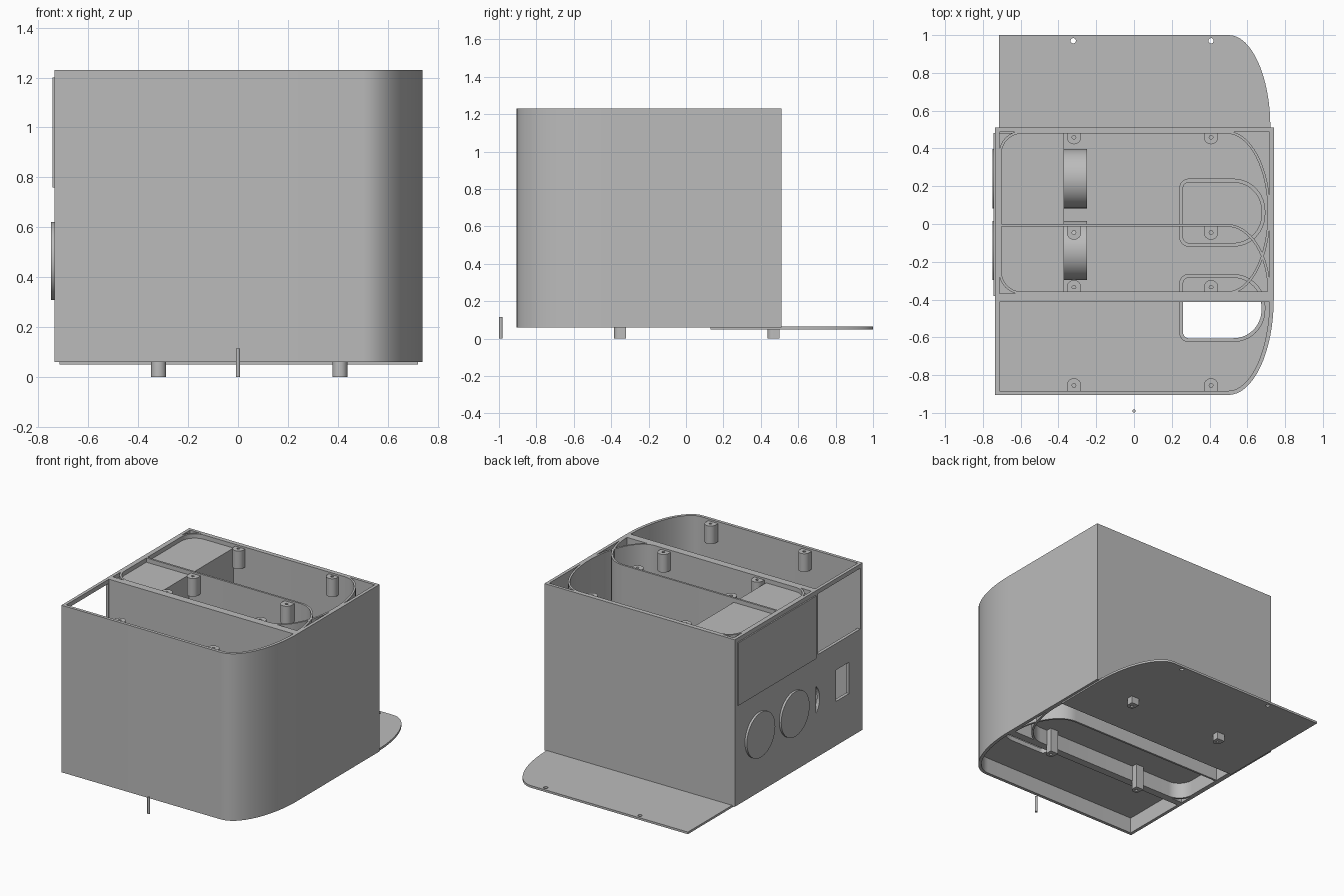
import bpy, bmesh, math
from mathutils import Vector

cube = bpy.data.objects.get("Cube")
if cube:
    bpy.data.objects.remove(cube, do_unlink=True)

grey = bpy.data.materials.new("plain grey")
grey.use_nodes = True
colour = (0.5, 0.5, 0.5, 1)
grey.diffuse_color = colour
grey.node_tree.nodes["Principled BSDF"].inputs["Base Color"].default_value = colour

BOTTOM, TOP, FLOOR = 0.06, 1.23, 0.19
NONE = (0, 0)


def rounded(x0, x1, y0, y1, bl=NONE, br=NONE, tr=NONE, tl=NONE, steps=16):
    """Rectangle outline with an elliptical radius at each corner."""
    corners = [(x0, y0, 1, 1, bl, 180), (x1, y0, -1, 1, br, 270),
               (x1, y1, -1, -1, tr, 0), (x0, y1, 1, -1, tl, 90)]
    pts = []
    for x, y, sx, sy, (rx, ry), start in corners:
        if rx == 0:
            pts.append((x, y))
            continue
        for i in range(steps + 1):
            a = math.radians(start + 90 * i / steps)
            pts.append((x + sx * rx + rx * math.cos(a), y + sy * ry + ry * math.sin(a)))
    return pts


def finish(name, bm):
    bmesh.ops.recalc_face_normals(bm, faces=bm.faces)
    mesh = bpy.data.meshes.new(name)
    bm.to_mesh(mesh)
    bm.free()
    mesh.materials.append(grey)
    ob = bpy.data.objects.new(name, mesh)
    bpy.context.collection.objects.link(ob)
    return ob


def prism(name, pts, z0, z1, hole=None):
    """Extruded outline; a hole outline must have as many points."""
    bm = bmesh.new()

    def loop(outline, z):
        return [bm.verts.new((x, y, z)) for x, y in outline]

    def skin(a, b):
        n = len(a)
        for i in range(n):
            j = (i + 1) % n
            bm.faces.new((a[i], a[j], b[j], b[i]))

    low, high = loop(pts, z0), loop(pts, z1)
    skin(low, high)
    if hole:
        low_in, high_in = loop(hole, z0), loop(hole, z1)
        skin(low_in, high_in)
        skin(low, low_in)
        skin(high, high_in)
    else:
        bm.faces.new(low)
        bm.faces.new(high)
    return finish(name, bm)


def wall_ring(name, box, z0, z1, t, **radii):
    """Hollow wall of thickness t following a rounded outline."""
    x0, x1, y0, y1 = box
    inner = {k: (r[0] - t, r[1] - t) for k, r in radii.items()}
    return prism(name, rounded(x0, x1, y0, y1, **radii), z0, z1,
                 rounded(x0 + t, x1 - t, y0 + t, y1 - t, **inner))


def block(name, x0, x1, y0, y1, z0, z1):
    return prism(name, rounded(x0, x1, y0, y1), z0, z1)


def cylinder(name, centre, radius, length, axis="Z", sides=48):
    bm = bmesh.new()
    bmesh.ops.create_cone(bm, cap_ends=True, segments=sides, radius1=radius,
                          radius2=radius, depth=length)
    if axis == "X":
        for v in bm.verts:
            v.co = Vector((v.co.z, v.co.x, v.co.y))
    bmesh.ops.translate(bm, verts=bm.verts, vec=centre)
    return finish(name, bm)


def cut(target, *cutters):
    for c in cutters:
        c.hide_render = True
        mod = target.modifiers.new("cut", "BOOLEAN")
        mod.operation, mod.solver, mod.object = "DIFFERENCE", "EXACT", c
        bpy.context.view_layer.objects.active = target
        bpy.ops.object.modifier_apply(modifier=mod.name)
        bpy.data.objects.remove(c, do_unlink=True)


# Front shell with its rounded corner and side openings
front = wall_ring("front_shell", (-0.735, 0.74, -0.905, -0.39), BOTTOM, TOP, 0.022,
                  br=(0.24, 0.51))
cut(front,
    block("window_cutter", -0.8, -0.65, -0.88, -0.414, 0.775, 1.2),
    block("socket_cutter", -0.8, -0.65, -0.755, -0.61, 0.37, 0.59),
    cylinder("lens_cutter", (-0.73, -0.297, 0.465), 0.133, 0.1, "X"))

# Rear housing, its rounded liner and the dividing wall
wall_ring("rear_housing", (-0.735, 0.74, -0.39, 0.51), BOTTOM, TOP, 0.022)
wall_ring("rear_liner", (-0.715, 0.722, -0.372, 0.492), BOTTOM, TOP, 0.014,
          bl=(0.12, 0.12), tl=(0.12, 0.12), br=(0.23, 0.43), tr=(0.23, 0.43))
wall_ring("inner_compartment", (-0.715, 0.722, -0.372, 0.0), BOTTOM, TOP, 0.014,
          bl=(0.12, 0.12), tr=(0.23, 0.36))

# Compartment floors, the front one with a cable opening
front_floor = prism("front_floor", rounded(-0.72, 0.725, -0.89, -0.4, br=(0.23, 0.48)),
                    FLOOR - 0.02, FLOOR)
cut(front_floor, prism("opening_cutter",
    rounded(0.26, 0.675, -0.605, -0.29, bl=(0.03, 0.03), br=(0.15, 0.15),
            tr=(0.15, 0.15), tl=(0.03, 0.03)), 0, 0.4))
block("rear_floor", -0.725, 0.73, -0.38, 0.5, FLOOR - 0.02, FLOOR)
for name, y in (("front_opening_rim", -0.625), ("rear_opening_rim", -0.12)):
    wall_ring(name, (0.24, 0.695, y, y + 0.36), FLOOR - 0.02, FLOOR + 0.012, 0.02,
              bl=(0.05, 0.05), br=(0.17, 0.17), tr=(0.17, 0.17), tl=(0.05, 0.05))

# Module behind the upper side panel
block("side_module", -0.744, -0.37, -0.38, 0.482, 0.76, 1.2)

# Round side drums passing through the wall
for i, y in enumerate((0.24, -0.14)):
    cylinder(f"side_drum_{i + 1}", (-0.5, y, 0.465), 0.157, 0.5, "X", 64)


def boss(name, x, y, toward, z0, z1, half, hole):
    """Screw post with a round nose and a flat back against a wall."""
    r = (half, half)
    nose = {"bl": r, "br": r} if toward > 0 else {"tl": r, "tr": r}
    y0, y1 = (y - half, y + 0.035) if toward > 0 else (y - 0.035, y + half)
    pts = rounded(x - half, x + half, y0, y1, steps=8, **nose)
    ring = []
    for px, py in pts:
        d = Vector((px - x, py - y)).normalized() * hole
        ring.append((x + d.x, y + d.y))
    prism(name, pts, z0, z1, ring)


# Screw posts under the rim and feet below
for side, x in (("right", -0.318), ("left", 0.408)):
    for row, (y, toward) in enumerate(((-0.855, -1), (-0.335, -1), (-0.045, 1), (0.46, 1))):
        boss(f"{side}_post_{row + 1}", x, y, toward, 1.09, 1.217, 0.038, 0.01)
    boss(f"{side}_front_foot", x, -0.355, 1, 0, FLOOR, 0.03, 0.01)
    boss(f"{side}_rear_foot", x, 0.465, 1, 0, BOTTOM, 0.03, 0.01)

# Sliding base plate with two screw holes
plate = prism("base_plate", rounded(-0.715, 0.722, 0.13, 1.0, tr=(0.22, 0.49)), 0.05, 0.065)
cut(plate, *[cylinder("hole_cutter", (x, 0.97, 0.06), 0.014, 0.1, sides=24)
             for x in (-0.322, 0.408)])

# Loose pin in front
cylinder("pin", (0, -0.99, 0.0575), 0.009, 0.115, sides=16)

# Smooth curved walls, crisp edges
bpy.ops.object.select_all(action="DESELECT")
for ob in bpy.context.collection.objects:
    if ob.type == "MESH" and grey.name in ob.data.materials:
        ob.select_set(True)
        bpy.context.view_layer.objects.active = ob
bpy.ops.object.shade_smooth_by_angle(angle=math.radians(30))
